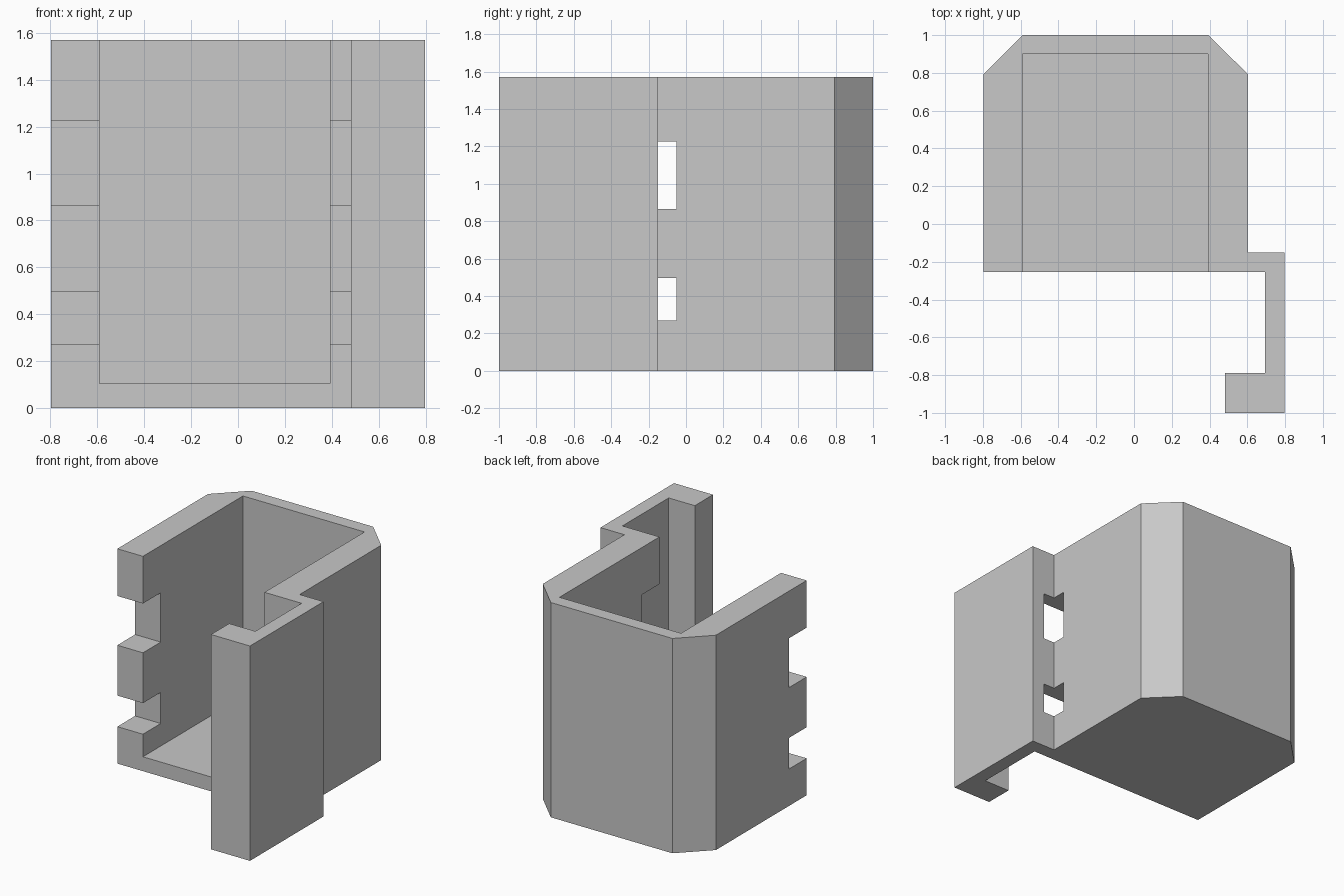
import bpy
import bmesh

default = bpy.data.objects.get("Cube")
if default:
    bpy.data.objects.remove(default, do_unlink=True)

HEIGHT = 1.57
FLOOR = 0.105
LEFT, RIGHT, FRONT = -0.797, 0.603, -0.255
ARM_IN, ARM_OUT = 0.693, 0.797

grey = bpy.data.materials.new("plain grey")
grey.use_nodes = True
colour = (0.58, 0.58, 0.58, 1)
grey.diffuse_color = colour
grey.node_tree.nodes["Principled BSDF"].inputs["Base Color"].default_value = colour


def extrude_profile(name, points, z0, z1):
    """Prism from a counter-clockwise outline in plan."""
    bm = bmesh.new()
    face = bm.faces.new([bm.verts.new((x, y, z0)) for x, y in points])
    top = bmesh.ops.extrude_face_region(bm, geom=[face])
    verts = [v for v in top["geom"] if isinstance(v, bmesh.types.BMVert)]
    bmesh.ops.translate(bm, verts=verts, vec=(0, 0, z1 - z0))
    bmesh.ops.recalc_face_normals(bm, faces=bm.faces)
    mesh = bpy.data.meshes.new(name)
    bm.to_mesh(mesh)
    bm.free()
    mesh.materials.append(grey)
    obj = bpy.data.objects.new(name, mesh)
    bpy.context.collection.objects.link(obj)
    return obj


def box(name, x0, x1, y0, y1, z0, z1):
    return extrude_profile(name, [(x0, y0), (x1, y0), (x1, y1), (x0, y1)], z0, z1)


# Chamfered body with the side arm and its hook in one outline
outline = [
    (LEFT, FRONT), (ARM_IN, FRONT), (ARM_IN, -0.79), (0.482, -0.79),
    (0.482, -1), (ARM_OUT, -1), (ARM_OUT, -0.15), (RIGHT, -0.15),
    (RIGHT, 0.793), (0.393, 1), (-0.59, 1), (LEFT, 0.793),
]
holder = extrude_profile("holder_body", outline, 0, HEIGHT)

# Open-fronted cavity and two strap slots through both side walls
cutters = [box("cavity_cutter", -0.59, 0.393, -0.5, 0.9, FLOOR, 2)]
for low, high in ((0.27, 0.497), (0.865, 1.225)):
    cutters.append(box("slot_cutter", -1, ARM_IN, -0.5, -0.05, low, high))

for cutter in cutters:
    cutter.hide_render = True
    cut = holder.modifiers.new("cut", "BOOLEAN")
    cut.operation = "DIFFERENCE"
    cut.solver = "EXACT"
    cut.object = cutter

# Bake the cuts and drop the cutters
graph = bpy.context.evaluated_depsgraph_get()
result = bpy.data.meshes.new_from_object(holder.evaluated_get(graph))
holder.modifiers.clear()
holder.data = result
for cutter in cutters:
    bpy.data.objects.remove(cutter, do_unlink=True)
